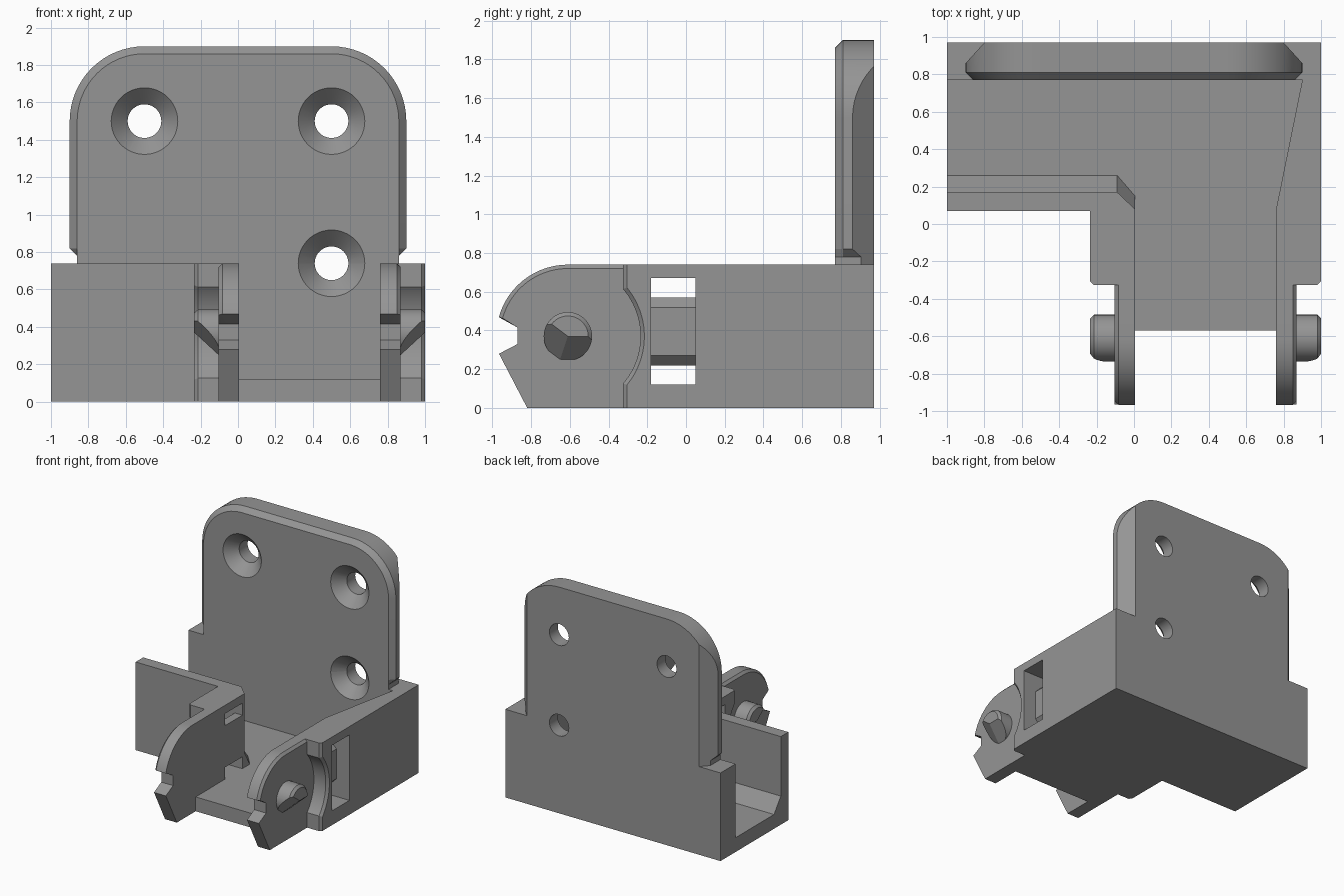
import bpy, bmesh, math
from mathutils import Vector

if "Cube" in bpy.data.objects:
    bpy.data.objects.remove(bpy.data.objects["Cube"])

MAT = bpy.data.materials.new("grey_plastic")
MAT.diffuse_color = (0.3, 0.3, 0.3, 1)
MAT.use_nodes = True
MAT.node_tree.nodes["Principled BSDF"].inputs["Base Color"].default_value = MAT.diffuse_color


def loft(name, rings, cuts=()):
    """Closed solid through equal-length rings; cuts are (point, outward normal) planes."""
    bm = bmesh.new()
    vs = [[bm.verts.new(p) for p in r] for r in rings]
    n = len(rings[0])
    for a, b in zip(vs, vs[1:]):
        for i in range(n):
            j = (i + 1) % n
            bm.faces.new((a[i], a[j], b[j], b[i]))
    bm.faces.new(vs[0])
    bm.faces.new(vs[-1])
    for co, no in cuts:
        geom = bm.verts[:] + bm.edges[:] + bm.faces[:]
        bmesh.ops.bisect_plane(bm, geom=geom, dist=1e-5, plane_co=co,
                               plane_no=Vector(no).normalized(), clear_outer=True)
        bmesh.ops.holes_fill(bm, edges=[e for e in bm.edges if e.is_boundary], sides=0)
    bmesh.ops.recalc_face_normals(bm, faces=bm.faces)
    me = bpy.data.meshes.new(name)
    bm.to_mesh(me)
    bm.free()
    me.materials.append(MAT)
    ob = bpy.data.objects.new(name, me)
    bpy.context.collection.objects.link(ob)
    return ob


def slab(name, pts, z0, z1):
    return loft(name, [[(x, y, z) for x, y in pts] for z in (z0, z1)])


def box(name, x0, x1, y0, y1, z0, z1):
    return slab(name, [(x0, y0), (x1, y0), (x1, y1), (x0, y1)], z0, z1)


def circle(cu, cv, r, n=48):
    return [(cu + r * math.cos(2 * math.pi * i / n),
             cv + r * math.sin(2 * math.pi * i / n)) for i in range(n)]


def cut(ob, cutter):
    m = ob.modifiers.new("cut", 'BOOLEAN')
    m.operation, m.solver, m.object = 'DIFFERENCE', 'EXACT', cutter
    bpy.context.view_layer.objects.active = ob
    bpy.ops.object.modifier_apply(modifier=m.name)


CY, CZ = -0.61, 0.37   # hinge axis

# Floor of the channel
slab("floor", [(-1, .17), (-.09, .17), (.005, .08), (.005, -.57), (.76, -.57),
               (.76, .08), (.9, .77), (-1, .77)], 0, .12)

# Sloped fillet at the foot of the left wall
loft("wall_fillet", [
    [(-1, .17, .12), (-.09, .17, .12), (.005, .08, .12),
     (.005, .15, .12), (-.09, .26, .12), (-1, .26, .12)],
    [(-1, .169, .24), (-.09, .169, .24), (.005, .079, .24),
     (.005, .08, .24), (-.09, .17, .24), (-1, .17, .24)]])

# Side walls
left = slab("left_wall", [(-1, .07), (-.235, .07), (-.235, -.305), (-.215, -.325),
                          (.005, -.325), (.005, .08), (-.09, .17), (-1, .17)], 0, .74)
right = slab("right_wall", [(.76, -.325), (.98, -.325), (1, -.305), (1, .77),
                            (.9, .77), (.76, .08)], 0, .74)

# Back wall and mounting plate
back = box("back_wall", -1, 1, .77, .97, 0, .74)


def plate_outline(y, foot, half, r):
    side = [(foot, .74), (foot, .78), (half, .82)]
    for i in range(17):
        a = math.pi / 2 * i / 16
        side.append((.5 + r * math.cos(a), 1.5 + r * math.sin(a)))
    return [(x, y, z) for x, z in side] + [(-x, y, z) for x, z in reversed(side)]


plate = loft("mounting_plate",
             [plate_outline(.77, .8599, .86, .36), plate_outline(.81, .86, .9, .4),
              plate_outline(.97, .86, .9, .4)],
             [((s * .8, .97, 0), (s * .11, .1, 0)) for s in (1, -1)])

# Countersunk screw holes
cutters = []
for x, z in ((-.5, 1.5), (.5, 1.5), (.5, .74)):
    c = loft("screw_cutter", [[(u, y, v) for u, v in circle(x, z, r)] for y, r in
                              ((.76, .188), (.858, .09), (.99, .09))])
    cutters.append(c)
    cut(plate, c)
cut(back, cutters[-1])

# Hinge ears, pins, slots and latch blocks on both arms
for side, wall in (("right", right), ("left", left)):
    def X(x):
        return x if side == "right" else .766 - x

    def ear_ring(x, r):
        pts = [(-.325, 0), (-.82, 0), (-.966, .28), (-.87, .33), (-.87, .415)]
        a0 = math.radians(164.5)
        for i in range(21):
            a = a0 + (math.pi / 2 - a0) * i / 20
            pts.append((CY + r * math.cos(a), CZ + r * math.sin(a)))
        pts.append((-.325, CZ + r))
        return [(X(x), y, z) for y, z in pts]

    loft(side + "_ear", [ear_ring(.76, .37), ear_ring(.85, .37), ear_ring(.87, .35)])

    # Round clearance in the wall around the ear
    c = loft("recess_cutter", [[(X(x), y, z) for y, z in circle(CY, CZ, r, 96)]
                               for x, r in ((.87, .375), (.98, .375), (1.01, .405))])
    cutters.append(c)
    cut(wall, c)

    # Window slot with latch block
    a, b = sorted((X(.7), X(1.1)))
    c = box("slot_cutter", a, b, -.18, .05, .12, .67)
    cutters.append(c)
    cut(wall, c)
    prof = [(.76, .22), (.83, .22), (.88, .27), (.88, .52), (.83, .57), (.76, .57)]
    loft(side + "_latch_block", [[(X(x), y, z) for x, z in prof] for y in (-.18, .05)])

    # Pin with ramped lower faces
    s = 1 if side == "right" else -1
    tip = (X(1), CY, CZ)
    loft(side + "_pin", [[(X(x), y, z) for y, z in circle(CY, CZ, r)] for x, r in
                         ((.865, .125), (.98, .125), (1, .105))],
         [(tip, (s * .12, 0, -.13)), (tip, (s * .12, -.078, -.104))])

for c in cutters:
    bpy.data.objects.remove(c, do_unlink=True)

# Smooth the rounds, keep the edges sharp
bpy.ops.object.select_all(action='DESELECT')
for ob in bpy.context.collection.objects:
    ob.select_set(True)
    bpy.context.view_layer.objects.active = ob
bpy.ops.object.shade_smooth_by_angle(angle=math.radians(25))
